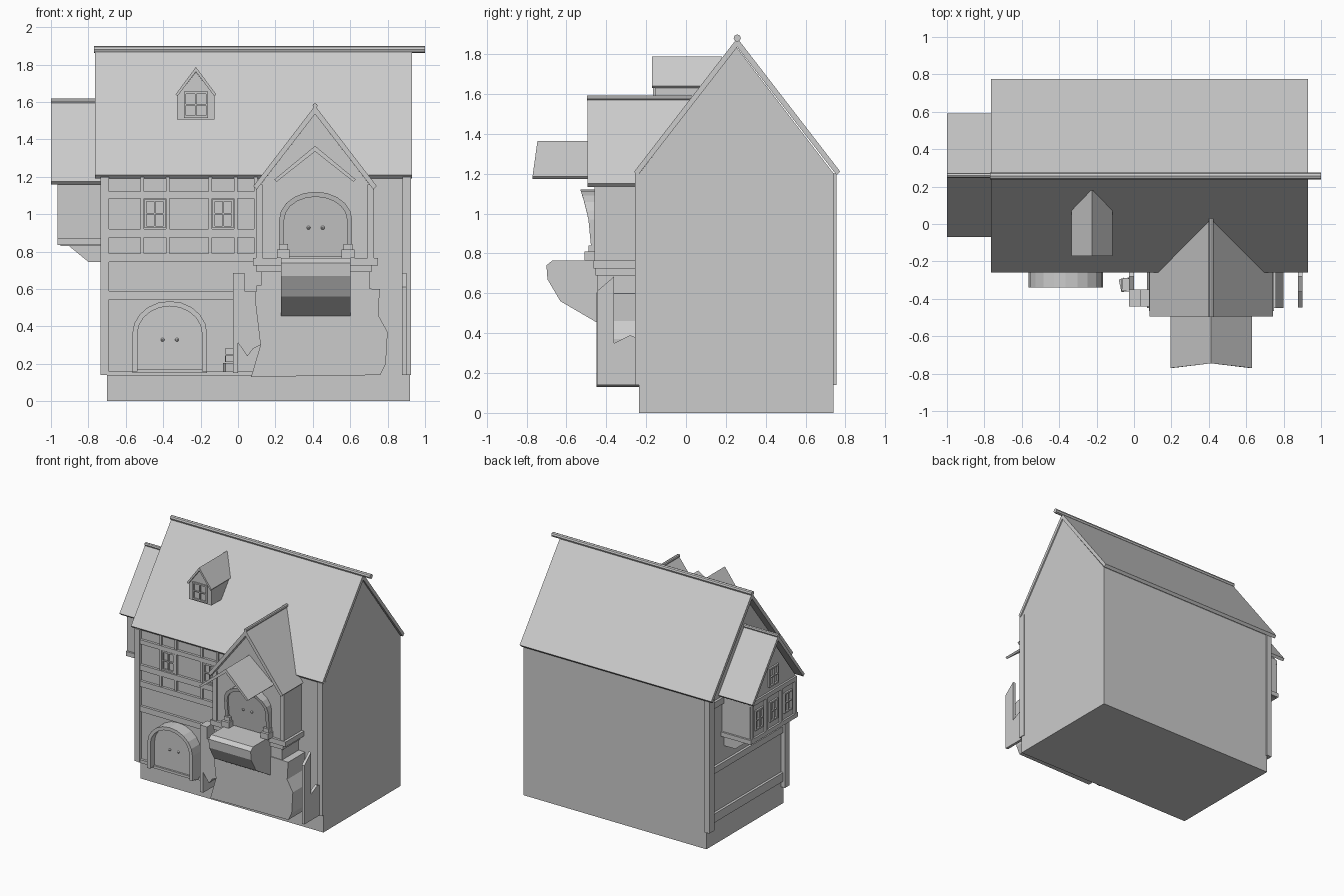
import bpy, bmesh, math

if "Cube" in bpy.data.objects:
    bpy.data.objects.remove(bpy.data.objects["Cube"])

GREY = (0.6, 0.6, 0.6, 1)
mat = bpy.data.materials.new("plain_grey")
mat.use_nodes = True
mat.diffuse_color = GREY
mat.node_tree.nodes["Principled BSDF"].inputs["Base Color"].default_value = GREY


def finish(name, bm):
    bmesh.ops.recalc_face_normals(bm, faces=bm.faces)
    me = bpy.data.meshes.new(name)
    bm.to_mesh(me)
    bm.free()
    me.materials.append(mat)
    ob = bpy.data.objects.new(name, me)
    bpy.context.collection.objects.link(ob)
    return ob


def prism(name, axis, pts, a, b):
    """Extrude a profile: (y, z) along x, or (x, z) along y."""
    bm = bmesh.new()

    def place(p, t):
        return (t, p[0], p[1]) if axis == "x" else (p[0], t, p[1])
    ends = [[bm.verts.new(place(p, t)) for p in pts] for t in (a, b)]
    for ring in ends:
        bm.faces.new(ring)
    for i in range(len(pts)):
        j = (i + 1) % len(pts)
        bm.faces.new((ends[0][i], ends[0][j], ends[1][j], ends[1][i]))
    return finish(name, bm)


def box(name, x0, x1, y0, y1, z0, z1):
    return prism(name, "y", [(x0, z0), (x1, z0), (x1, z1), (x0, z1)], y0, y1)


def house(name, axis, mid, half, z0, eave, apex, a, b):
    pts = [(mid - half, z0), (mid + half, z0), (mid + half, eave),
           (mid, apex), (mid - half, eave)]
    return prism(name, axis, pts, a, b)


def chevron(name, axis, mid, half, eave, apex, thick, a, b):
    pts = [(mid - half, eave), (mid, apex), (mid + half, eave),
           (mid + half - thick * 0.4, eave - thick * 0.4),
           (mid, apex - thick), (mid - half + thick * 0.4, eave - thick * 0.4)]
    return prism(name, axis, pts, a, b)


def rod(name, a, b, z, r, along, other):
    pts = [(other + r * math.cos(k * math.pi / 4),
            z + r * math.sin(k * math.pi / 4)) for k in range(8)]
    return prism(name, along, pts, a, b)


def arch_points(cx, half, z0, spring, top, n=10):
    arc = [(cx + half * math.cos(math.pi * k / n),
            spring + (top - spring) * math.sin(math.pi * k / n)) for k in range(n + 1)]
    return [(cx + half, z0)] + arc + [(cx - half, z0)]


def arched_door(name, cx, half, z0, spring, top, y_back, y_door, y_frame, lean=0):
    rim = 0.027
    outer = arch_points(cx, half, z0, spring, top)
    inner = arch_points(cx, half - rim, z0, spring, top - rim)
    frame = prism(name + "_frame", "y", outer + inner[::-1], y_back, y_frame)
    leaf = prism(name + "_leaf", "y", inner, y_back, y_door)
    for ob in (frame, leaf):
        for v in ob.data.vertices:
            if v.co.y < y_back - 0.001:
                v.co.y -= lean * max(0, (v.co.z - z0) / (top - z0)) ** 2
    for s in (-1, 1):
        bm = bmesh.new()
        bmesh.ops.create_uvsphere(bm, u_segments=8, v_segments=6, radius=0.01)
        knob = finish(name + "_knob", bm)
        knob.location = (cx + s * 0.038, y_door - lean * 0.3, z0 + (top - z0) * 0.45)


def window(name, axis, u0, u1, z0, z1, d, out=0.014):
    """Frame and glazing bars on a wall at depth d, facing -x or -y."""
    w = 0.012
    um, zm = (u0 + u1) / 2, (z0 + z1) / 2
    bars = [(u0, u0 + w, z0, z1), (u1 - w, u1, z0, z1), (u0, u1, z0, z0 + w),
            (u0, u1, z1 - w, z1), (um - w / 3, um + w / 3, z0, z1),
            (u0, u1, zm - w / 3, zm + w / 3)]
    for a, b, c, e in bars:
        prism(name, axis, [(a, c), (b, c), (b, e), (a, e)], d - out, d + 0.01)


# main house and roof
house("house_body", "x", 0.253, 0.488, 0, 1.2, 1.835, -0.70, 0.92)
chevron("main_roof", "x", 0.257, 0.517, 1.21, 1.88, 0.045, -0.765, 0.93)
rod("roof_ridge", -0.77, 1.0, 1.88, 0.018, "x", 0.257)

# corner posts
for x0, x1, y0, y1 in ((-0.735, -0.69, -0.26, -0.2), (-0.735, -0.69, 0.69, 0.755),
                       (0.88, 0.925, -0.255, -0.2)):
    box("corner_post", x0, x1, y0, y1, 0.14, 1.2)

# front timber frame
for z0, z1 in ((0.135, 0.16), (0.545, 0.59), (0.745, 0.79), (0.875, 0.92), (1.085, 1.12)):
    box("front_beam", -0.7, 0.12, -0.255, -0.22, z0, z1)
for x in (-0.512, -0.376, -0.148, -0.012, 0.095):
    box("front_stud", x - 0.009, x + 0.009, -0.25, -0.22, 0.79, 1.2)
for x in (-0.444, -0.08):
    window("front_window", "y", x - 0.056, x + 0.056, 0.925, 1.08, -0.235)

# left wall beams
for z0, z1 in ((0.19, 0.26), (0.58, 0.63), (1.1, 1.15)):
    box("left_beam", -0.72, -0.69, -0.2, 0.7, z0, z1)

# lower front door
arched_door("lower_door", -0.365, 0.2, 0.16, 0.36, 0.535, -0.23, -0.285, -0.34)
box("door_sill", -0.565, -0.165, -0.3, -0.23, 0.15, 0.17)

# left oriel with its own roof
house("oriel_body", "x", 0.26, 0.285, 0.83, 1.17, 1.55, -0.95, -0.68)
chevron("oriel_roof", "x", 0.26, 0.33, 1.175, 1.605, 0.04, -1.0, -0.6)
rod("oriel_ridge", -1.0, -0.7, 1.605, 0.014, "x", 0.26)
box("oriel_sill", -0.965, -0.69, -0.04, 0.56, 0.835, 0.87)
prism("oriel_bracket", "y", [(-0.91, 0.835), (-0.8, 0.745), (-0.69, 0.745), (-0.69, 0.835)],
      0, 0.52)
box("oriel_beam", -0.965, -0.94, -0.025, 0.545, 1.13, 1.165)
for y in (-0.01, 0.165, 0.355, 0.53):
    box("oriel_stud", -0.965, -0.94, y - 0.014, y + 0.014, 0.86, 1.14)
for y in (0.078, 0.26, 0.442):
    window("oriel_window", "x", y - 0.05, y + 0.05, 0.92, 1.08, -0.95)
window("oriel_gable_window", "x", 0.2, 0.32, 1.2, 1.35, -0.95)

# small roof dormer
house("dormer_body", "y", -0.225, 0.1, 1.505, 1.63, 1.76, -0.155, 0.16)
chevron("dormer_roof", "y", -0.225, 0.109, 1.64, 1.787, 0.025, -0.17, 0.18)
window("dormer_window", "y", -0.29, -0.16, 1.515, 1.655, -0.155, 0.01)

# front gabled bay
house("bay_body", "y", 0.412, 0.29, 0.14, 1.16, 1.535, -0.445, 0)
chevron("bay_roof", "y", 0.412, 0.33, 1.15, 1.58, 0.045, -0.495, 0.03)
rod("bay_ridge", -0.497, 0.03, 1.58, 0.013, "y", 0.412)
for s in (-1, 1):
    x = 0.412 + s * 0.298
    box("bay_post", x - 0.017, x + 0.017, -0.46, -0.23, 0.76, 1.16)
box("bay_ledge", 0.08, 0.748, -0.465, -0.23, 0.725, 0.765)
box("bay_lower_ledge", 0.1, 0.715, -0.455, -0.23, 0.69, 0.725)

# rough plaster wall below the bay
prism("plaster_wall", "y", [(0.07, 0.13), (0.76, 0.14), (0.79, 0.2), (0.8, 0.37), (0.75, 0.46),
                            (0.758, 0.6), (0.1, 0.62), (0.09, 0.55), (0.12, 0.3)], -0.45, -0.2)

# bay door and balcony
arched_door("bay_door", 0.415, 0.195, 0.77, 0.97, 1.12, -0.44, -0.455, -0.47, 0.06)
for s in (-1, 1):
    x = 0.415 + s * 0.173
    box("door_plinth", x - 0.034, x + 0.034, -0.51, -0.44, 0.765, 0.81)
    box("door_plinth_cap", x - 0.024, x + 0.024, -0.49, -0.44, 0.81, 0.84)
balcony = prism("balcony", "x", [(-0.43, 0.765), (-0.67, 0.765), (-0.7, 0.74), (-0.695, 0.67),
                                 (-0.63, 0.56), (-0.45, 0.455), (-0.43, 0.455)], 0.23, 0.602)

# canopy with swept front edge
canopy = chevron("canopy", "y", 0.412, 0.218, 1.185, 1.365, 0.03, -0.77, -0.44)
for v in canopy.data.vertices:
    if v.co.y < -0.7 and abs(v.co.x - 0.412) < 0.01:
        v.co.y = -0.745

# broken fence plate on the right
prism("right_fence", "x", [(-0.447, 0.14), (-0.23, 0.14), (-0.23, 0.37), (-0.28, 0.39),
                           (-0.36, 0.35), (-0.36, 0.685), (-0.447, 0.61)], 0.878, 0.9)

# broken fence plate and post on the left
prism("left_fence", "x", [(-0.44, 0.15), (-0.23, 0.15), (-0.23, 0.36), (-0.28, 0.38),
                          (-0.35, 0.34), (-0.35, 0.685), (-0.44, 0.6)], -0.028, 0.0)
prism("left_buttress", "y", [(-0.02, 0.59), (-0.005, 0.32), (0.05, 0.24), (0.08, 0.28),
                             (0.12, 0.3), (0.1, 0.59)], -0.44, -0.35)
box("fence_cap", -0.028, 0.035, -0.44, -0.35, 0.59, 0.685)

# small stacked crates
for i, (z0, z1) in enumerate(((0.155, 0.205), (0.21, 0.245), (0.25, 0.285))):
    crate = box("crate", -0.03, 0.03, -0.035, 0.035, z0, z1)
    crate.location = (-0.045 + 0.006 * i, -0.325, 0)
    crate.rotation_euler.z = 0.2 - 0.15 * i
